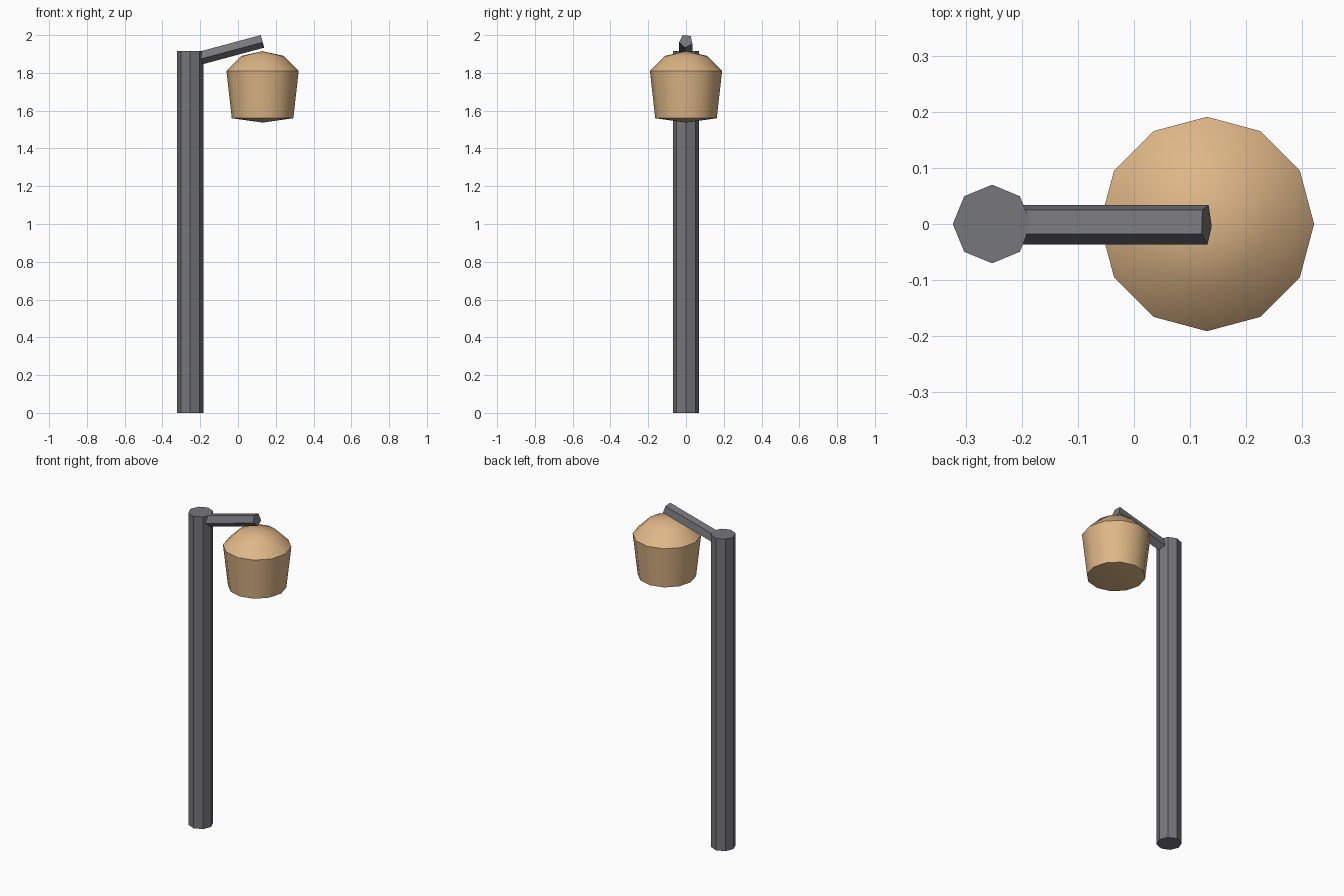
import bpy, math
from mathutils import Matrix, Vector

if "Cube" in bpy.data.objects:
    bpy.data.objects.remove(bpy.data.objects["Cube"], do_unlink=True)


def make_material(name, rgb):
    mat = bpy.data.materials.new(name)
    mat.use_nodes = True
    color = (*rgb, 1.0)
    mat.diffuse_color = color
    mat.node_tree.nodes["Principled BSDF"].inputs["Base Color"].default_value = color
    return mat


def ring_solid(name, profile, sides, matrix, mat, turn=0.0):
    """Stack rings of (radius, height); zero radius makes a point, open ends get caps."""
    verts, rings, faces = [], [], []
    for radius, height in profile:
        count = sides if radius > 0 else 1
        rings.append(list(range(len(verts), len(verts) + count)))
        for i in range(count):
            a = turn + math.tau * i / sides
            verts.append(matrix @ Vector((radius * math.cos(a), radius * math.sin(a), height)))
    for low, high in zip(rings, rings[1:]):
        for i in range(sides):
            j = (i + 1) % sides
            if len(low) == 1:
                faces.append((low[0], high[j], high[i]))
            elif len(high) == 1:
                faces.append((low[i], low[j], high[0]))
            else:
                faces.append((low[i], low[j], high[j], high[i]))
    if len(rings[0]) > 1:
        faces.append(rings[0][::-1])
    if len(rings[-1]) > 1:
        faces.append(rings[-1])
    mesh = bpy.data.meshes.new(name)
    mesh.from_pydata(verts, [], faces)
    mesh.materials.append(mat)
    obj = bpy.data.objects.new(name, mesh)
    bpy.context.collection.objects.link(obj)
    return obj


metal = make_material("dark grey metal", (0.18, 0.18, 0.2))
tan = make_material("warm tan", (0.73, 0.47, 0.24))

# Upright octagonal post
POST_X = -0.253
ring_solid("post", [(0.07, 0), (0.07, 1.915)], 8, Matrix.Translation((POST_X, 0, 0)), metal)

# Five-sided arm rising from the post's core to above the lamp
start, end = Vector((POST_X, 0, 1.866)), Vector((0.129, 0, 1.969))
axis = (end - start).normalized()
side = Vector((0, 1, 0))
up = axis.cross(side)
frame = Matrix((side, up, axis)).transposed().to_4x4()
frame.translation = start
ring_solid("arm", [(0.037, 0), (0.037, (end - start).length)], 5, frame, metal,
           math.radians(-97))

# Hanging lamp: shallow base, tapered wall and domed cap
lamp = ring_solid("lamp",
                  [(0, 1.537), (0.163, 1.56), (0.191, 1.81), (0.112, 1.89), (0, 1.915)],
                  12, Matrix.Translation((0.13, 0, 0)), tan)
bpy.ops.object.select_all(action="DESELECT")
lamp.select_set(True)
bpy.context.view_layer.objects.active = lamp
bpy.ops.object.shade_smooth_by_angle(angle=math.radians(40))
